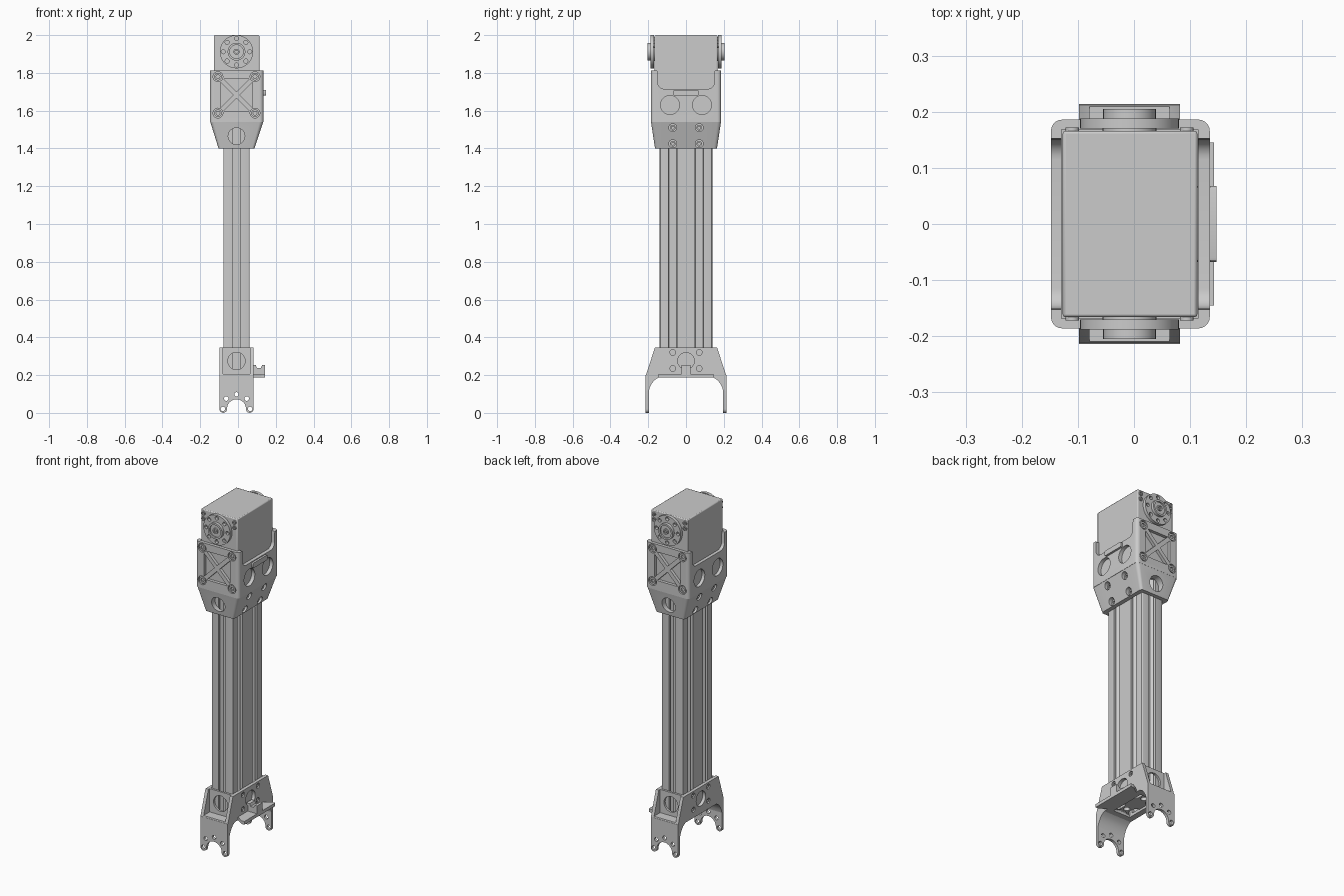
import bpy, bmesh
from math import cos, sin, pi, radians
from mathutils import Vector

if "Cube" in bpy.data.objects:
    bpy.data.objects.remove(bpy.data.objects["Cube"])

CX = -0.008  # centre line of the arm in x


def prism(name, pts, axis, a, b):
    """Extrude a 2D outline along an axis: x uses (y,z), y uses (x,z), z uses (x,y)."""
    def place(p, t):
        return {'x': (t, p[0], p[1]), 'y': (p[0], t, p[1]), 'z': (p[0], p[1], t)}[axis]
    bm = bmesh.new()
    lo = [bm.verts.new(place(p, a)) for p in pts]
    hi = [bm.verts.new(place(p, b)) for p in pts]
    bm.faces.new(lo)
    bm.faces.new(hi)
    n = len(pts)
    for i in range(n):
        bm.faces.new((lo[i], lo[(i + 1) % n], hi[(i + 1) % n], hi[i]))
    bmesh.ops.recalc_face_normals(bm, faces=bm.faces)
    me = bpy.data.meshes.new(name)
    bm.to_mesh(me)
    bm.free()
    ob = bpy.data.objects.new(name, me)
    bpy.context.collection.objects.link(ob)
    return ob


def box(name, x0, x1, y0, y1, z0, z1):
    return prism(name, [(x0, y0), (x1, y0), (x1, y1), (x0, y1)], 'z', z0, z1)


def arc(cx, cy, r, a0, a1, n):
    return [(cx + r * cos(radians(a0 + (a1 - a0) * i / n)),
             cy + r * sin(radians(a0 + (a1 - a0) * i / n))) for i in range(n + 1)]


def cyl(name, axis, u, v, r, a, b, n=28):
    return prism(name, arc(u, v, r, 0, 360, n)[:-1], axis, a, b)


def cut(ob, *tools):
    """Subtract tools from an object, then delete them."""
    for t in tools:
        t.hide_render = True
        m = ob.modifiers.new("cut", 'BOOLEAN')
        m.operation, m.solver, m.object = 'DIFFERENCE', 'EXACT', t
        bpy.context.view_layer.objects.active = ob
        bpy.ops.object.modifier_apply(modifier=m.name)
        bpy.data.objects.remove(t, do_unlink=True)


def rounded(x0, x1, y0, y1, r, n=5):
    return (arc(x1 - r, y1 - r, r, 0, 90, n) + arc(x0 + r, y1 - r, r, 90, 180, n)
            + arc(x0 + r, y0 + r, r, 180, 270, n) + arc(x1 - r, y0 + r, r, 270, 360, n))


def screw(axis, u, v, r, inner, outer):
    """Socket-head screw whose head faces 'outer'."""
    s = 1 if outer > inner else -1
    head = cyl("screw", axis, u, v, r, inner, outer, 16)
    cut(head, cyl("c", axis, u, v, r * 0.55, outer - s * 0.008, outer + s * 0.01, 6))


# Slotted beam
beam = prism("slotted_beam", rounded(CX - .07, CX + .07, -.14, .14, .008, 3), 'z', .2, 1.53)
tee = [(.01, -.022), (-.014, -.022), (-.014, -.038), (-.024, -.038), (-.042, -.02)]
tee += [(d, -w) for d, w in reversed(tee)]
for s in (-1, 1):
    for y in (-.07, .07):
        cut(beam, prism("c", [(CX + s * (.07 + d), y + w) for d, w in tee], 'z', .1, 1.6))
    cut(beam, prism("c", [(CX + w, s * (.14 + d)) for d, w in tee], 'z', .1, 1.6))
    cut(beam, cyl("c", 'z', CX, s * .07, .017, .1, 1.6, 16))

# Lower fork: saddle block
X0, X1 = CX - .09, CX + .09
half = [(.165, .345), (.212, .2), (.212, .115), (.197, .115), (.192, .135),
        (.18, .157), (.165, .175), (.145, .187)]
saddle = prism("fork_saddle", half + [(-y, z) for y, z in reversed(half)], 'x', X0, X1)
cut(saddle, box("c", CX - .071, CX + .071, -.141, .141, .205, .4),
    box("c", CX - .055, CX + .055, -.11, .11, .15, .3),
    cyl("c", 'x', 0, .275, .044, X0 - .1, X1 + .1))
for s in (-1, 1):
    cut(saddle, prism("c", [(CX - .071, .207), (CX + .071, .207), (CX + .071, .37), (CX - .071, .37)],
                      'y', s * .153, s * .3),
        cyl("c", 'y', CX, .275, .046, s * .12, s * .3))
    for y in (-.07, .07):
        for z in (.235, .32):
            e = CX + s * .09
            cut(saddle, cyl("c", 'x', y, z, .015, e - s * .012, e + s * .02, 16))
            screw('x', y, z, .012, e - s * .015, e - s * .005)

# Lower fork: arms with open round seat and ring of holes
seat = arc(CX, .022, .05, 0, 180, 18)
arm_pts = ([(X1, .2), (X0, .2)] + arc(X0 + .02, .02, .02, 180, 360, 8)
           + seat[::-1] + arc(X1 - .02, .02, .02, 180, 360, 8))
for s, side in ((-1, "front"), (1, "back")):
    arm = prism("fork_arm_" + side, arm_pts, 'y', s * .197, s * .2135)
    for a in (0, 45, 90, 135, 180):
        r = .072 if a in (0, 180) else .077
        cut(arm, cyl("c", 'y', CX + r * cos(radians(a)), .021 + r * sin(radians(a)),
                     .012, s * .15, s * .25, 14))

# Cable guide ledge on the lower fork
prism("guide_ledge", [(X1 - .01, -.11), (.125, -.145), (.143, -.145), (.143, .145), (.125, .145),
                      (X1 - .01, .11)], 'z', .187, .206)
prism("guide_post", [(X1 - .01, .2), (.143, .2), (.143, .253), (.128, .253), (.12, .238),
                     (.1, .238), (.094, .253), (X1 - .01, .253)], 'y', -.025, .025)

# Upper housing: funnel collar around the beam
BX0, BX1, BY = -.148, .135, .186
rings = [(BX0, BX1, BY, 1.545), (-.102, .088, .164, 1.4)]
collar = prism("upper_collar", rounded(BX0, BX1, -BY, BY, .02), 'z', 1.4, 1.545)
for v in collar.data.vertices:
    if v.co.z < 1.45:
        v.co.x = CX + (v.co.x - (BX0 + BX1) / 2) * .19 / (BX1 - BX0)
        v.co.y *= .164 / BY
cut(collar, box("c", CX - .071, CX + .071, -.141, .141, 1.3, 1.532))
for s in (-1, 1):
    cut(collar, cyl("c", 'y', CX, 1.465, .044, s * .12, s * .3))
    for z, face in ((1.425, .1), (1.51, .13)):
        for y in (-.07, .07):
            cut(collar, cyl("c", 'x', y, z, .021, CX + s * (face - .02), CX + s * .3, 20))
            screw('x', y, z, .015, CX + s * (face - .025), CX + s * (face - .01))

# Upper housing: open box holding the motor
shell = prism("upper_housing", rounded(BX0, BX1, -BY, BY, .02), 'z', 1.54, 1.812)
cut(shell, box("c", -.129, .114, -.168, .168, 1.552, 2))
notch = arc(.115, 1.75, .035, 270, 360, 6) + [(.15, 1.79), (.157, 1.85)]
cut(shell, prism("c", notch + [(-y, z) for y, z in reversed(notch)], 'x', -.3, .3))
for y in (-.085, .085):
    cut(shell, cyl("c", 'x', y, 1.63, .05, -.3, .3, 32))

# Cross-braced windows and corner screws on front and back
ZC, W, G = 1.683, .085, .017
for s in (-1, 1):
    for k in range(4):
        c, d = round(cos(k * pi / 2)), round(sin(k * pi / 2))
        tri = [(G, 0), (W, W - G), (W, G - W)]
        cut(shell, prism("c", [(CX + u * c - v * d, ZC + u * d + v * c) for u, v in tri],
                         'y', s * .15, s * .25))
    for x in (CX - .098, CX + .098):
        for z in (1.587, 1.78):
            cut(shell, cyl("c", 'y', x, z, .026, s * .176, s * .25, 20))
            screw('y', x, z, .02, s * .17, s * .184)

# Small bar on the housing side
prism("side_bar", rounded(-.068, .068, 1.68, 1.71, .008, 3), 'x', .11, .147)

# Motor body with output discs on both ends
motor = box("motor_body", -.127, .113, -.166, .166, 1.553, 2.0)
bev = motor.modifiers.new("soft_edges", 'BEVEL')
bev.width, bev.segments = .005, 2
HZ = 1.912
for s, side in ((-1, "front"), (1, "back")):
    cyl("disc_hub_" + side, 'y', CX, HZ, .048, s * .16, s * .172, 32)
    disc = cyl("output_disc_" + side, 'y', CX, HZ, .088, s * .17, s * .188, 40)
    for k in range(8):
        a = k * pi / 4
        cut(disc, cyl("c", 'y', CX + .07 * cos(a), HZ + .07 * sin(a), .011, s * .16, s * .25, 12))
    boss = cyl("disc_boss_" + side, 'y', CX, HZ, .047, s * .18, s * .205, 32)
    cut(boss, cyl("c", 'y', CX, HZ, .036, s * .197, s * .22, 28))
    screw('y', CX, HZ, .016, s * .19, s * .205)
    for x in (CX - .102, CX + .102):
        for z in (1.945, 1.977):
            screw('y', x, z, .012, s * .16, s * .172)

# Smooth the round surfaces, keep hard edges
for ob in bpy.context.scene.objects:
    ob.select_set(True)
    bpy.context.view_layer.objects.active = ob
bpy.ops.object.shade_smooth_by_angle(angle=radians(30))
